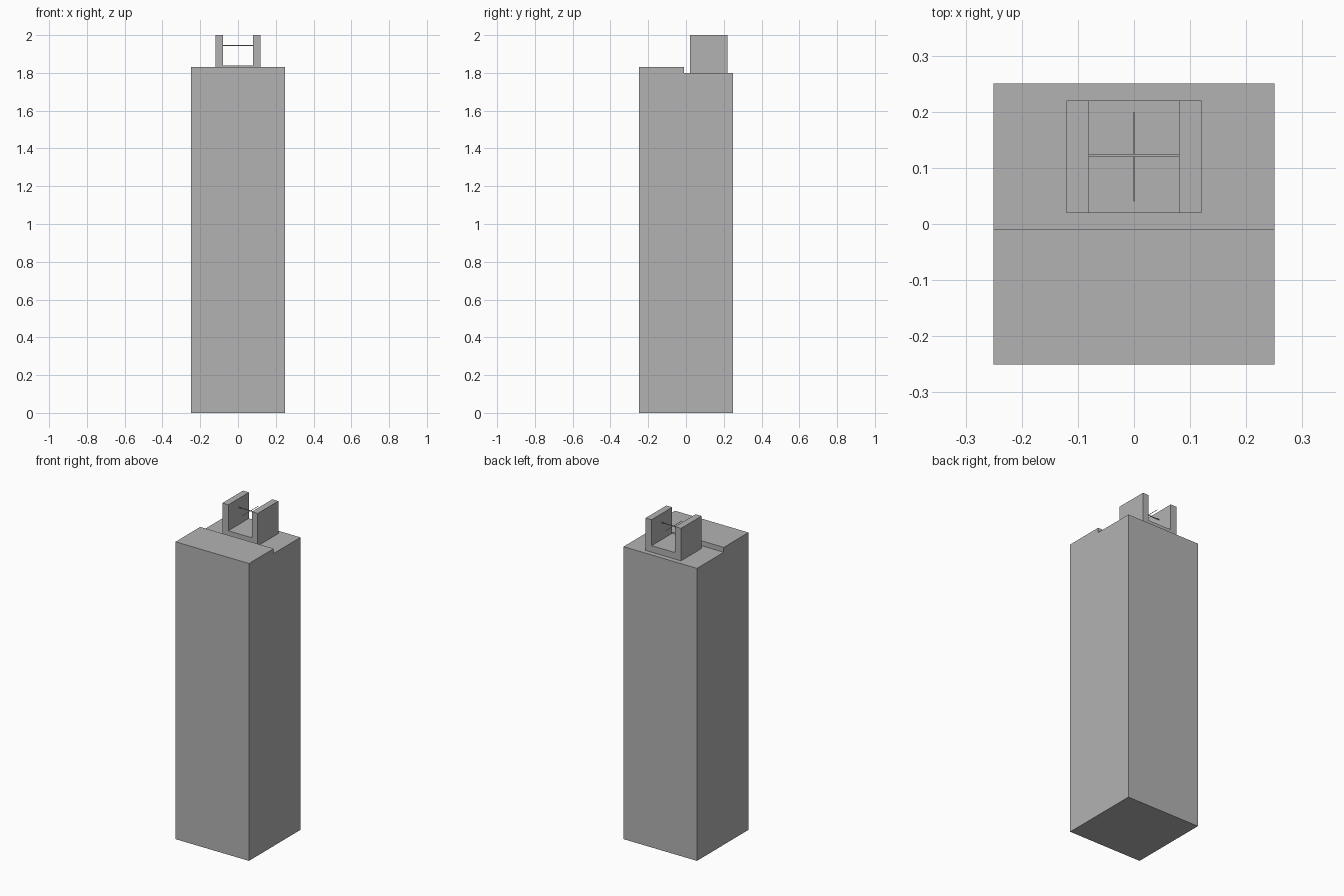
import bpy
import bmesh

cube = bpy.data.objects.get("Cube")
if cube:
    bpy.data.objects.remove(cube, do_unlink=True)

grey = bpy.data.materials.new("plain_grey")
grey.use_nodes = True
COLOUR = (0.45, 0.45, 0.45, 1)
grey.diffuse_color = COLOUR
grey.node_tree.nodes["Principled BSDF"].inputs["Base Color"].default_value = COLOUR


def extrude_profile(name, points, start, length, axis):
    """Extrude a closed profile along x (points are y, z) or y (points are x, z)."""
    bm = bmesh.new()
    place = (lambda a, b: (start, a, b)) if axis == "x" else (lambda a, b: (a, start, b))
    face = bm.faces.new([bm.verts.new(place(a, b)) for a, b in points])
    new = bmesh.ops.extrude_face_region(bm, geom=[face])["geom"]
    offset = (length, 0, 0) if axis == "x" else (0, length, 0)
    bmesh.ops.translate(bm, vec=offset, verts=[g for g in new if isinstance(g, bmesh.types.BMVert)])
    bmesh.ops.recalc_face_normals(bm, faces=bm.faces)
    mesh = bpy.data.meshes.new(name)
    bm.to_mesh(mesh)
    bm.free()
    mesh.materials.append(grey)
    obj = bpy.data.objects.new(name, mesh)
    bpy.context.collection.objects.link(obj)
    return obj


def rectangle(a0, a1, b0, b1):
    return [(a0, b0), (a1, b0), (a1, b1), (a0, b1)]


# Tall column with a raised front step
extrude_profile("column", [(-0.25, 0), (0.25, 0), (0.25, 1.8), (-0.01, 1.8),
                           (-0.01, 1.83), (-0.25, 1.83)], -0.25, 0.5, "x")

# U-shaped bracket on the lower rear step
half = [(0.12, 1.8), (0.12, 2), (0.08, 2), (0.08, 1.84)]
extrude_profile("bracket", half + [(-x, z) for x, z in reversed(half)], 0.02, 0.2, "y")

# Thin axle between the cheeks, with a fine needle across it
extrude_profile("axle", rectangle(0.12, 0.124, 1.943, 1.947), -0.08, 0.16, "x")
extrude_profile("needle", rectangle(-0.001, 0.001, 1.944, 1.946), 0.04, 0.16, "y")
